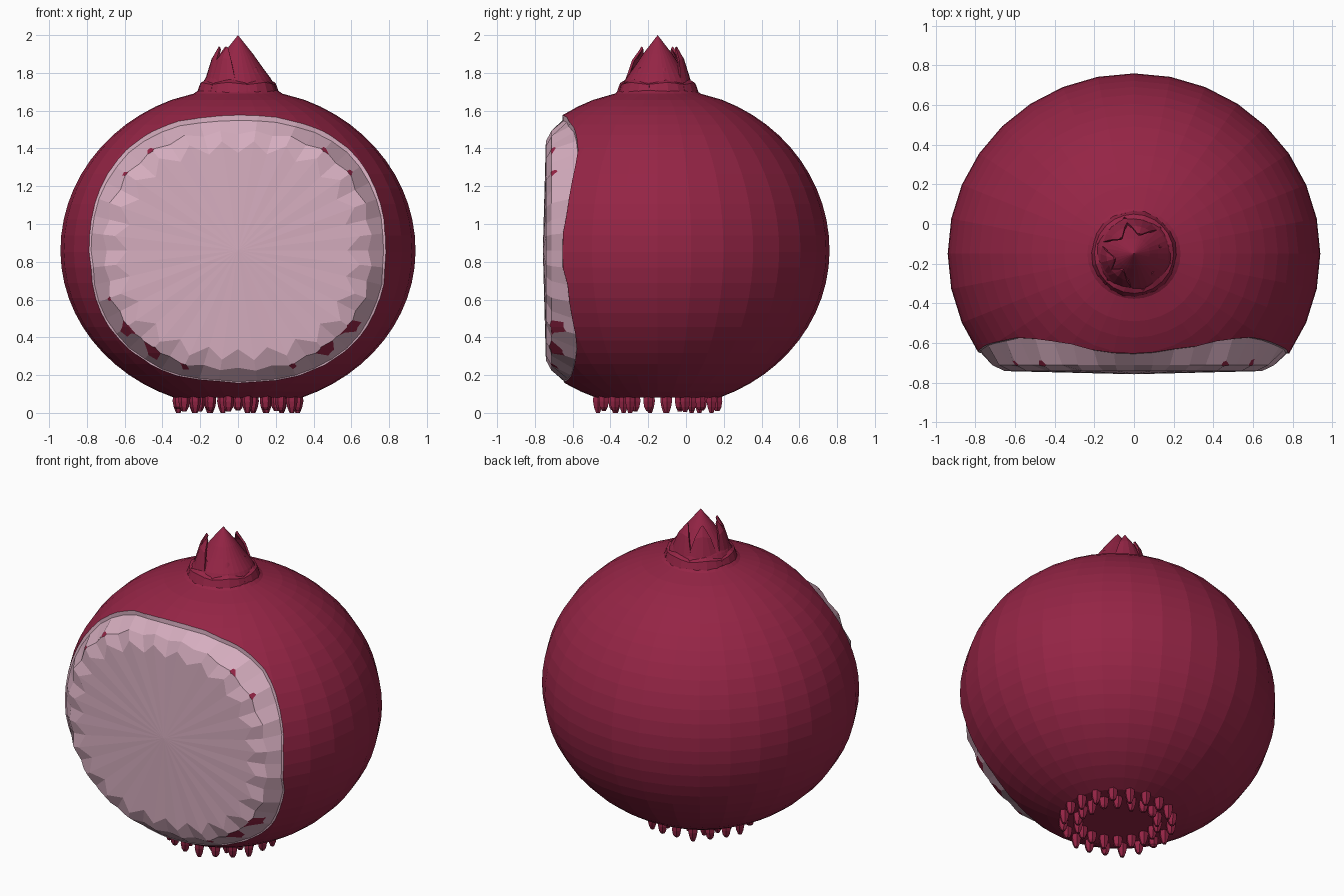
import bpy, bmesh, math, random

if "Cube" in bpy.data.objects:
    bpy.data.objects.remove(bpy.data.objects["Cube"])

random.seed(4)
CY, CZ = -0.15, 0.86          # bulb axis and widest height
RX, RY = 0.94, 0.91


def material(name, colour):
    m = bpy.data.materials.new(name)
    m.diffuse_color = (*colour, 1)
    m.use_nodes = True
    m.node_tree.nodes["Principled BSDF"].inputs["Base Color"].default_value = m.diffuse_color
    return m


skin = material("dark red skin", (0.30, 0.018, 0.06))
flesh = material("pale pink flesh", (0.67, 0.42, 0.52))


def make(name, verts, faces, index=0):
    me = bpy.data.meshes.new(name)
    me.from_pydata(verts, [], faces)
    bm = bmesh.new()
    bm.from_mesh(me)
    bmesh.ops.recalc_face_normals(bm, faces=bm.faces)
    bm.to_mesh(me)
    bm.free()
    me.materials.append(skin)
    me.materials.append(flesh)
    for p in me.polygons:
        p.material_index = index
    ob = bpy.data.objects.new(name, me)
    bpy.context.collection.objects.link(ob)
    return ob


def rings_to_mesh(name, rings, first=None, last=None, index=0):
    """Bridge equal rings; close each end with a point or an n-gon."""
    n = len(rings[0])
    verts = [v for r in rings for v in r]
    faces = [(k * n + i, k * n + (i + 1) % n, (k + 1) * n + (i + 1) % n, (k + 1) * n + i)
             for k in range(len(rings) - 1) for i in range(n)]
    for point, start in ((first, 0), (last, (len(rings) - 1) * n)):
        if point:
            verts.append(point)
            faces += [(start + i, start + (i + 1) % n, len(verts) - 1) for i in range(n)]
        else:
            faces.append(tuple(range(start, start + n)))
    return make(name, verts, faces, index)


# Bulb: faceted lathe, ending in a short neck with a pointed core
profile = []
for k in range(25):
    a = math.radians(-69 + k * (137 / 24))
    profile.append((math.cos(a), CZ + (0.835 if a < 0 else 0.86) * math.sin(a)))
profile += [(0.25, 1.69), (0.22, 1.71), (0.185, 1.77), (0.13, 1.84), (0.085, 1.90)]
N = 32
rings = [[(RX * r * math.cos(2 * math.pi * i / N), CY + RY * r * math.sin(2 * math.pi * i / N), z)
          for i in range(N)] for r, z in profile]
bulb = rings_to_mesh("onion_bulb", rings, last=(0, CY, 2.0))

# Peeled front: a wavy dished cutter leaves a low faceted dome of flesh
M = 48
inner, middle, edge, outer, front = [], [], [], [], []
for i in range(M):
    t = 2 * math.pi * i / M
    c, s = math.cos(t), math.sin(t)
    y = -0.615 - 0.035 * math.cos(4 * t) + random.uniform(-0.008, 0.008)
    k = math.sqrt(1 - ((y - CY) / RY) ** 2)
    ex, ez = RX * k * c, 0.84 * k * s

    def at(f, depth):
        return (ex * f, depth, CZ + ez * f)
    zig = 0.83 if i % 2 else 0.74
    inner.append(at(zig, -0.742))
    middle.append(at(0.91 if i % 2 else 0.88, -0.712))
    edge.append(at(0.985, y))
    outer.append(at(1.5, y + 0.03))
    front.append(at(1.5, -1.5))
cutter = rings_to_mesh("peel_cutter", [inner, middle, edge, outer, front],
                       first=(0, -0.758, CZ), index=1)
mod = bulb.modifiers.new("peel", 'BOOLEAN')
mod.operation = 'DIFFERENCE'
mod.solver = 'EXACT'
mod.object = cutter
bpy.context.view_layer.objects.active = bulb
bulb.select_set(True)
bpy.ops.object.modifier_apply(modifier="peel")
bpy.data.objects.remove(cutter, do_unlink=True)


# Crown: dry pointed scales hugging the neck
def scale_leaf(name, angle, r0, top, lean):
    rows = [(r0, 1.68, 34), (r0 - 0.025, 1.75, 32), (r0 - 0.06 + lean * 0.5, top - 0.06, 20),
            (r0 - 0.09 + lean, top, 6)]
    verts, faces = [], []
    for r, z, w in rows:
        for j in range(-2, 3):
            a = math.radians(angle + w * j / 2)
            verts.append((r * math.cos(a), CY + r * math.sin(a), z - 0.006 * abs(j)))
    for k in range(3):
        for j in range(4):
            b = k * 5 + j
            faces.append((b, b + 1, b + 6, b + 5))
    ob = make(name, verts, faces)
    sol = ob.modifiers.new("thickness", 'SOLIDIFY')
    sol.thickness = 0.012


for i in range(6):
    scale_leaf("outer_scale_%d" % i, 60 * i + 15, 0.225, 1.83, 0.0)
for i, ang in enumerate((130, 195, 235, 75)):
    scale_leaf("inner_scale_%d" % i, ang, 0.205, 1.94, -0.01)


# Root nubs: two rings of small tapered stubs under the base
def nub(name, angle, r, w, tip):
    ca, sa = math.cos(angle), math.sin(angle)
    levels = []
    for z, f in ((0.11, 0.9), (0.06, 1.0), (0.03, 0.8), (tip, 0.4)):
        levels.append([(r * ca + w * f * math.cos(math.pi * j / 3),
                        CY + r * sa + w * f * math.sin(math.pi * j / 3), z) for j in range(6)])
    rings_to_mesh(name, levels)


for count, r, label in ((20, 0.32, "outer"), (18, 0.235, "inner")):
    for i in range(count):
        a = 2 * math.pi * (i + 0.5) / count
        nub("%s_root_%d" % (label, i), a, r, 0.03, 0.0 if i % 3 == 0 else random.uniform(0.005, 0.02))
